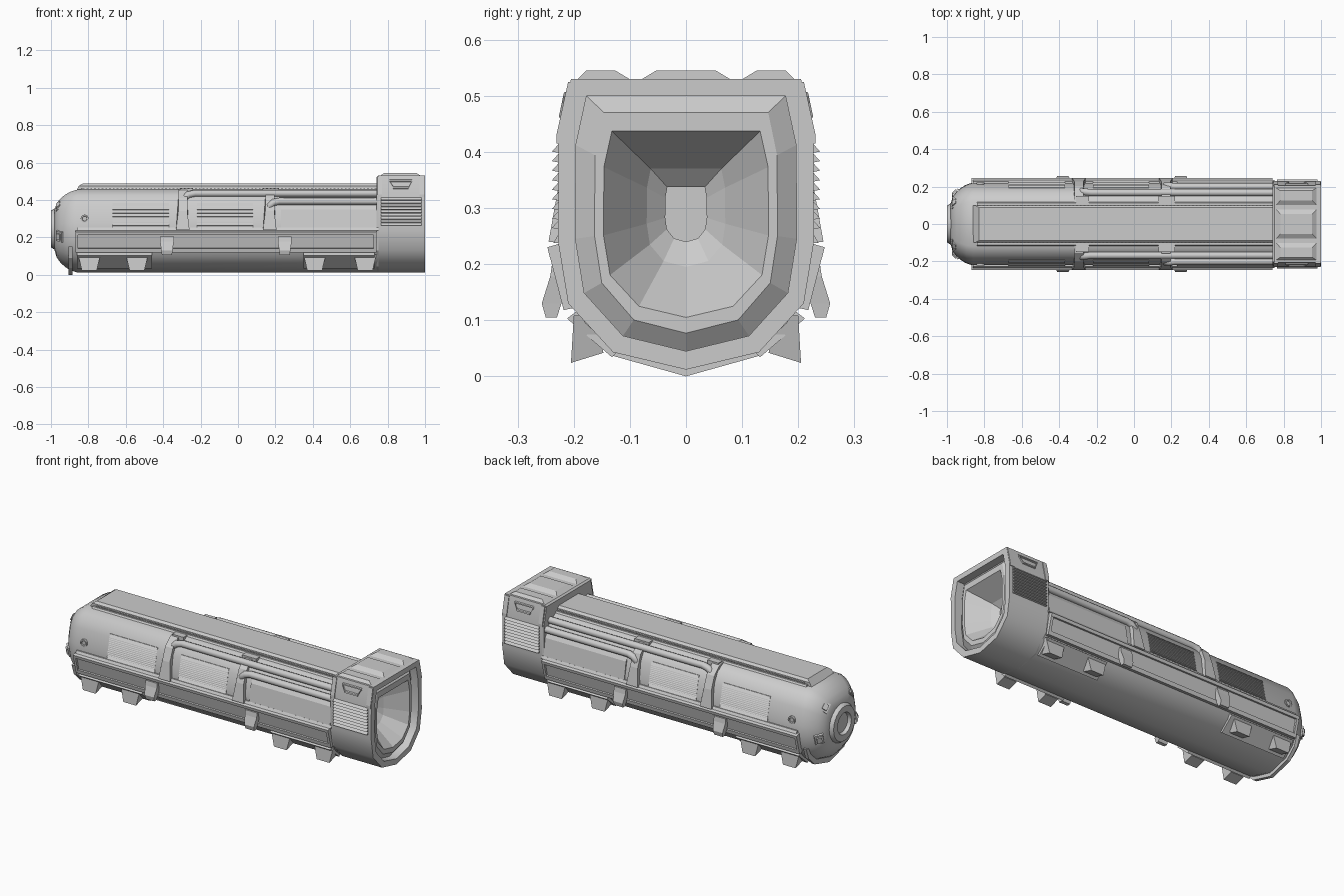
import bpy, bmesh, math
from mathutils import Matrix, Vector

if "Cube" in bpy.data.objects:
    bpy.data.objects.remove(bpy.data.objects["Cube"])

CZ = 0.245  # axis height of the nose


def finish(name, bm, mirror=False, smooth=None):
    bmesh.ops.recalc_face_normals(bm, faces=bm.faces)
    me = bpy.data.meshes.new(name)
    bm.to_mesh(me)
    bm.free()
    ob = bpy.data.objects.new(name, me)
    bpy.context.collection.objects.link(ob)
    if mirror:
        m = ob.modifiers.new("mirror", 'MIRROR')
        m.use_axis = (False, True, False)
        m.use_mirror_merge = False
    if smooth:
        bpy.ops.object.select_all(action='DESELECT')
        ob.select_set(True)
        bpy.context.view_layer.objects.active = ob
        bpy.ops.object.shade_smooth_by_angle(angle=math.radians(smooth))
    return ob


def add_loft(bm, rings):
    """Skin a list of closed 3D rings and cap both ends."""
    vs = [[bm.verts.new(p) for p in r] for r in rings]
    n = len(vs[0])
    for a, b in zip(vs, vs[1:]):
        for i in range(n):
            j = (i + 1) % n
            bm.faces.new((a[i], a[j], b[j], b[i]))
    bm.faces.new(vs[0])
    bm.faces.new(vs[-1])


def loft(name, rings, mirror=False, smooth=None):
    bm = bmesh.new()
    add_loft(bm, rings)
    return finish(name, bm, mirror, smooth)


def prism(name, prof, spans, mirror=True):
    """Extrude a (y, z) profile along x over each span."""
    bm = bmesh.new()
    for x0, x1 in spans:
        add_loft(bm, [[(x, y, z) for y, z in prof] for x in (x0, x1)])
    return finish(name, bm, mirror)


def rect(x, w, y0, y1, z):
    return [(x - w, y0, z), (x + w, y0, z), (x + w, y1, z), (x - w, y1, z)]


def full(half):
    return half + [(-y, z) for y, z in reversed(half) if y > 0]


def louvre(top, bot, n, depth, back):
    """Sawtooth slat profile running from top to bot in (y, z)."""
    pts = []
    for i in range(n):
        for t, d in ((i / n, 0), ((i + 0.85) / n, depth)):
            pts.append((top[0] + (bot[0] - top[0]) * t + d, top[1] + (bot[1] - top[1]) * t))
    return pts + [bot, (bot[0] - back, bot[1]), (top[0] - back, top[1])]


# Hull with rounded nose
hull = full([(.12, .455), (.17, .425), (.2, .37), (.219, .28), (.222, .22),
             (.208, .15), (.18, .095), (.125, .045), (0, .012)])
steps = [(.75, 1), (-.86, 1), (-.895, .95), (-.925, .87), (-.95, .77), (-.97, .65), (-.98, .5)]
loft("hull", [[(x, y * s, CZ + (z - CZ) * s) for y, z in hull] for x, s in steps], smooth=32)

# Keel collar under the nose
prism("nose_collar", full([(.208, .15), (.187, .09), (.132, .037), (0, 0)]), [(-.905, -.885)], False)

# Docking hub ring on the nose
hub = []
for x, r in ((-.95, .115), (-.985, .108), (-1, .098), (-1, .062), (-.982, .055), (-.982, .03)):
    hub.append([(x, r * math.cos(a), CZ + r * math.sin(a))
                for a in [math.tau * i / 24 for i in range(24)]])
loft("nose_hub", hub, smooth=30)

# Thruster blocks and their nozzles around the nose
bm = bmesh.new()
for deg in (48, -14):
    a = math.radians(deg)
    place = (Matrix.Translation((-.948, .162 * math.cos(a), CZ + .162 * math.sin(a)))
             @ Matrix.Rotation(a - math.pi / 2, 4, 'X') @ Matrix.Rotation(math.radians(-48), 4, 'Y'))
    for w, h in ((.03, .014), (.018, .022)):
        ring0 = [(-w, -w * 1.2, -.02), (w, -w * 1.2, -.02), (w, w * 1.2, -.02), (-w, w * 1.2, -.02)]
        ring1 = [(x * .75, y * .75, h) for x, y, z in ring0]
        add_loft(bm, [[place @ Vector(p) for p in r] for r in (ring0, ring1)])
finish("nose_thrusters", bm, True)

# Spine along the top, with sloped front and toothed edge strips
spine = full([(.088, .488), (.1, .476), (.1, .44)])
loft("spine", [[(x + (.04 if z > .48 else .02 if z > .45 else 0) * (x < 0), y, z) for y, z in spine]
               for x in (-.87, .75)])
prism("spine_strip", [(.095, .445), (.095, .464), (.112, .464), (.12, .452)], [(-.84, .75)])
prism("spine_teeth", [(.098, .46), (.098, .47), (.108, .47), (.108, .46)],
      [(-.82 + i * .02, -.809 + i * .02) for i in range(78)])

# Louvred side panels, plain side panel and ledge
prism("side_louvres", louvre((.195, .385), (.222, .252), 14, .005, .03), [(-.67, -.37), (-.22, .08)])
prism("side_panel", [(.2, .37), (.212, .35), (.228, .25), (.19, .25)], [(.23, .74)])
prism("side_ledge", [(.2, .252), (.228, .252), (.236, .238), (.2, .235)], [(-.86, .75)])

# Ribs that the pipes come out of
for i, x in enumerate((-.295, .17)):
    outline = [(.11, .46), (.155, .452), (.2, .41), (.227, .34), (.245, .24), (.2, .235), (.13, .38)]
    loft("rib_%d" % (i + 1),
         [[(x + s * (.036 if z < .3 else .024), y, z) for y, z in outline] for s in (-1, 1)], True)

# Pipes along the shoulders
pipes = [[(-.29, .165, .385), (-.285, .175, .41), (-.265, .172, .428), (-.23, .168, .435), (.75, .168, .435)],
         [(.165, .19, .345), (.17, .204, .37), (.19, .204, .387), (.22, .2, .393), (.75, .2, .393)]]
for side, s in (("left", 1), ("right", -1)):
    for k, path in enumerate(pipes):
        cu = bpy.data.curves.new("pipe", 'CURVE')
        cu.dimensions = '3D'
        cu.bevel_depth = .019
        cu.bevel_resolution = 3
        cu.use_fill_caps = True
        sp = cu.splines.new('POLY')
        sp.points.add(len(path) - 1)
        for p, (x, y, z) in zip(sp.points, path):
            p.co = (x, y * s, z, 1)
        sp.use_smooth = True
        bpy.context.collection.objects.link(bpy.data.objects.new("%s_pipe_%d" % (side, k + 1), cu))

# Pipe clips beside the spine
prism("pipe_clips", [(.11, .44), (.11, .462), (.15, .462), (.15, .44)], [(-.31, -.24), (.13, .22)])

# Round ports near the nose
port = [[(-.82 + r * math.cos(a), y, .3 + r * math.sin(a)) for a in [math.tau * i / 12 for i in range(12)]]
        for y, r in ((.2, .022), (.223, .022), (.223, .014), (.217, .012))]
loft("side_ports", port, True)

# Framed side rails
prism("rail_plate", [(.2, .235), (.235, .232), (.209, .12), (.19, .13)], [(-.87, .74)])
prism("rail_top_rim", [(.22, .238), (.247, .23), (.243, .213), (.22, .216)], [(-.87, .74)])
prism("rail_bottom_rim", [(.2, .145), (.223, .14), (.218, .118), (.195, .123)], [(-.87, .74)])
prism("rail_ends", [(.21, .235), (.247, .23), (.218, .118), (.195, .125)], [(-.87, -.855), (.725, .74)])

# Rail clamps
for i, x in enumerate((-.38, .25)):
    loft("rail_clamp_%d" % (i + 1), [rect(x, .027, .23, .25, .105), rect(x, .03, .222, .257, .13),
                                     rect(x, .037, .215, .242, .178), rect(x, .037, .215, .238, .205)], True)

# Lower skid plates and feet
prism("skid_plates", [(.19, .12), (.212, .103), (.132, .034), (.115, .05)], [(-.86, -.46), (.35, .73)])
for i, x in enumerate((-.795, -.54, .41, .68)):
    top = rect(x, .06, .165, .2, .108)
    low = [(px, py, .042 if py < .18 else .024) for px, py, _ in rect(x, .04, .147, .205, 0)]
    loft("foot_%d" % (i + 1), [low, top], True)

# Engine head: outer shell, rim, raised lip and stepped funnel
shell = full([(.205, .53), (.227, .43), (.228, .24), (.21, .13), (.13, .043), (0, .012)])


def ring(x, w, zt, zb):
    return [(x, y * w / .228, zb + (z - .012) / .518 * (zt - zb)) for y, z in shell]


head = loft("engine_head", [ring(*r) for r in (
    (.74, .222, .522, .014), (.75, .228, .53, .012), (1, .228, .53, .012), (1, .197, .5, .045),
    (.955, .197, .5, .045), (.98, .163, .47, .077), (.98, .147, .437, .105),
    (.87, .07, .37, .195), (.84, .037, .337, .24), (.78, .037, .337, .24))], smooth=40)
for p in head.data.polygons:
    p.use_smooth = abs(p.normal.x) < .02

# Head louvres, upper shroud strip and side latch
prism("head_louvres", louvre((.226, .415), (.226, .262), 9, .013, .02), [(.765, .98)])
prism("head_shroud", [(.2, .525), (.21, .525), (.231, .43), (.231, .415), (.2, .415)], [(.745, .77), (.97, .998)])
lat = [(.02, .455), (-.02, .455)]
loft("head_latch", [[(.87 + sx * w, y - (z - .48) * .21, z) for sx, w, z in
                     ((-1, .04, z0), (1, .04, z0), (1, .06, z1), (-1, .06, z1))]
                    for y, z0, z1 in ((.205, .455, .512), (.223, .462, .506), (.223, .47, .5), (.213, .474, .496))], True)

# Raised pads on top of the head
for name, y, w, m in (("head_top_pad_center", 0, .078, False), ("head_top_pad_side", .147, .046, True)):
    loft(name, [rect(.868, .108, y - w, y + w, .525),
                rect(.868, .108, y - w, y + w, .53),
                rect(.868, .085, y - w + .025, y + w - .015 if m else y + w - .025, .545)], m)
